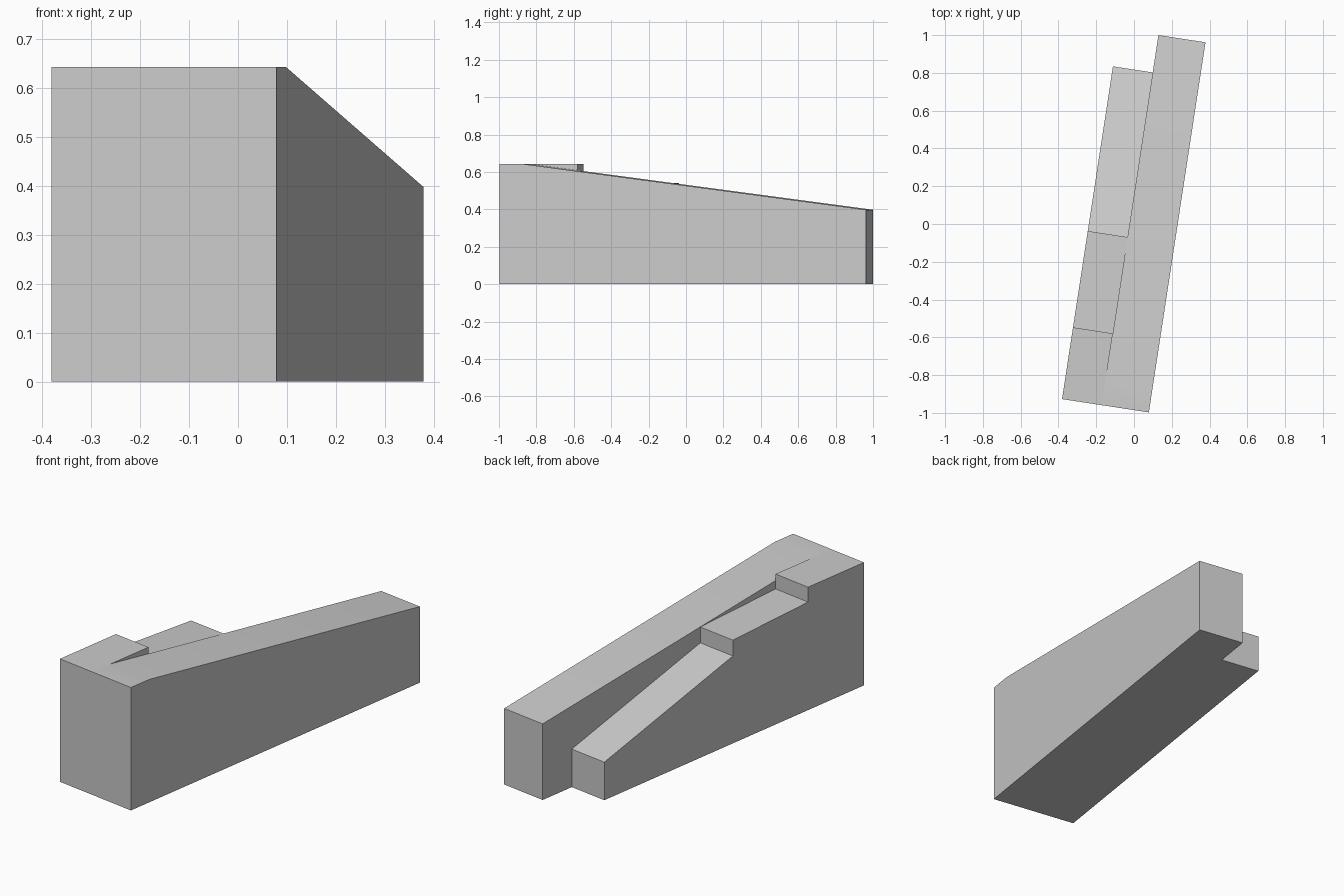
import bpy, bmesh, math
from mathutils import Matrix, Vector

cube = bpy.data.objects.get("Cube")
if cube:
    bpy.data.objects.remove(cube, do_unlink=True)

# One flat colour
grey = bpy.data.materials.new("plain_grey")
grey.use_nodes = True
COLOUR = (0.6, 0.6, 0.6, 1.0)
grey.diffuse_color = COLOUR
grey.node_tree.nodes["Principled BSDF"].inputs["Base Color"].default_value = COLOUR

# Lane frame: x across, y along the ramp, origin at the front right corner
PLACE = Matrix.Translation((-0.381, -0.927, 0)) @ Matrix.Rotation(math.radians(-8.7), 4, 'Z')
TOP, SPLIT, WIDTH = 0.643, 0.213, 0.465


def lane(name, x0, x1, profile):
    """Extrude a side profile of (y, z) points from x0 to x1."""
    bm = bmesh.new()
    side = bm.faces.new([bm.verts.new((x0, y, z)) for y, z in profile])
    ext = bmesh.ops.extrude_face_region(bm, geom=[side])
    moved = [v for v in ext["geom"] if isinstance(v, bmesh.types.BMVert)]
    bmesh.ops.translate(bm, verts=moved, vec=Vector((x1 - x0, 0, 0)))
    bmesh.ops.recalc_face_normals(bm, faces=bm.faces)
    bm.transform(PLACE)
    mesh = bpy.data.meshes.new(name)
    bm.to_mesh(mesh)
    bm.free()
    mesh.materials.append(grey)
    obj = bpy.data.objects.new(name, mesh)
    bpy.context.collection.objects.link(obj)
    return obj


# Long smooth ramp
ramp = lane("ramp_block", SPLIT, WIDTH,
            [(0, 0), (1.982, 0), (1.982, 0.398), (0.125, TOP), (0, TOP)])

# Shorter lane with two drops
stepped = lane("stepped_lane", 0, SPLIT,
               [(0, 0), (1.782, 0), (1.782, 0.199), (0.9, 0.457),
                (0.9, 0.54), (0.384, 0.565), (0.384, TOP), (0, TOP)])

# Merge both lanes into one solid
union = ramp.modifiers.new("join_lanes", 'BOOLEAN')
union.operation, union.solver, union.object = 'UNION', 'EXACT', stepped
bpy.ops.object.select_all(action='DESELECT')
ramp.select_set(True)
bpy.context.view_layer.objects.active = ramp
bpy.ops.object.modifier_apply(modifier=union.name)
bpy.data.objects.remove(stepped, do_unlink=True)

# Soft crest, sharp corners
bpy.ops.object.shade_smooth_by_angle(angle=math.radians(30))
